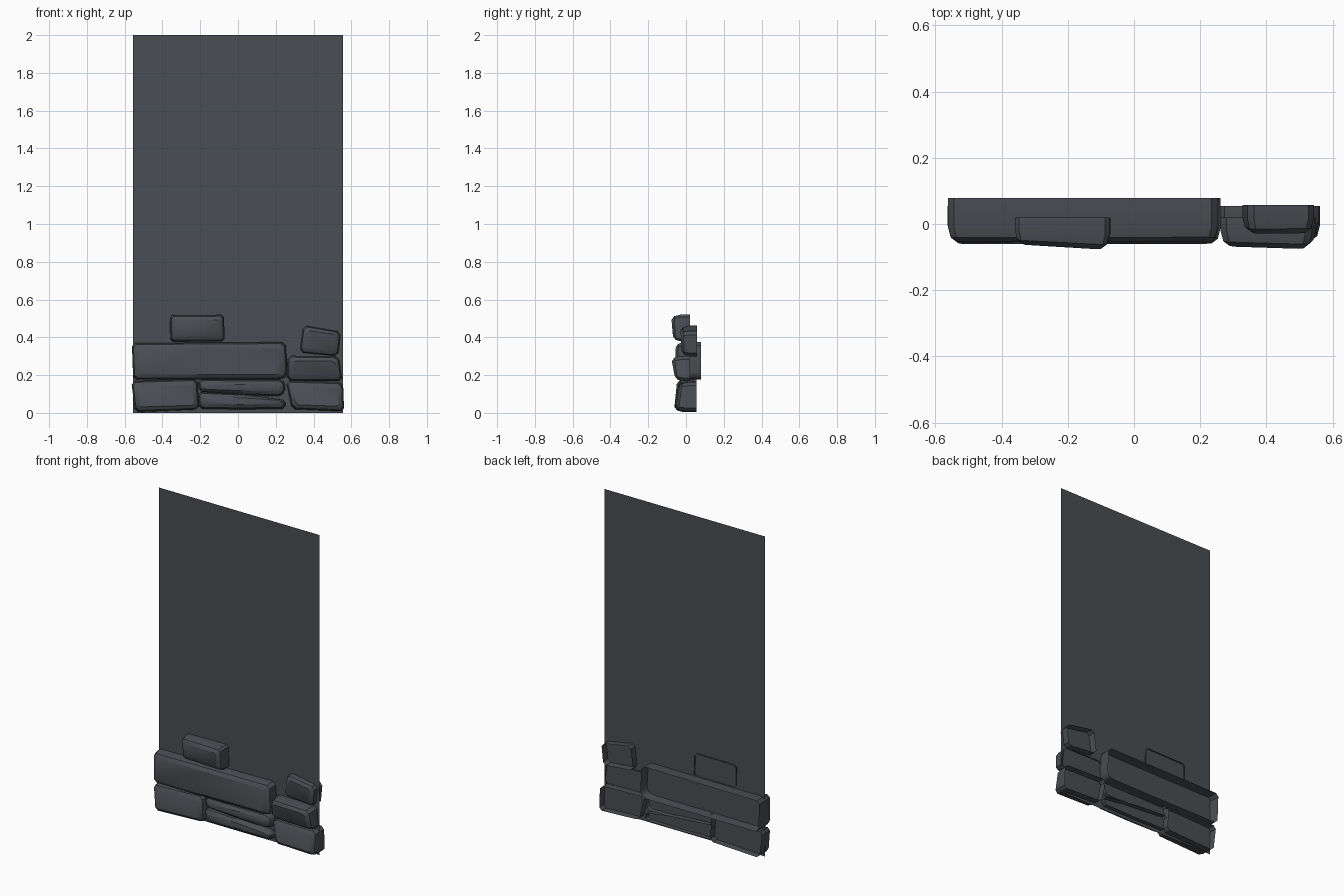
import bpy, bmesh
from mathutils import Vector

if "Cube" in bpy.data.objects:
    bpy.data.objects.remove(bpy.data.objects["Cube"])

slate = bpy.data.materials.new("slate_grey")
slate.diffuse_color = (0.068, 0.075, 0.085, 1)
slate.use_nodes = True
slate.node_tree.nodes["Principled BSDF"].inputs["Base Color"].default_value = slate.diffuse_color


def finish(name, bm, smooth=None):
    me = bpy.data.meshes.new(name)
    bm.to_mesh(me)
    bm.free()
    ob = bpy.data.objects.new(name, me)
    bpy.context.collection.objects.link(ob)
    me.materials.append(slate)
    if smooth:
        bpy.context.view_layer.objects.active = ob
        ob.select_set(True)
        bpy.ops.object.shade_smooth_by_angle(angle=smooth)
        ob.select_set(False)
    return ob


def chamfer(points, c):
    """Cut each corner of an x-z outline."""
    out = []
    n = len(points)
    for i, p in enumerate(points):
        p = Vector(p)
        for q in (points[i - 1], points[(i + 1) % n]):
            d = Vector(q) - p
            out.append(p + d.normalized() * min(c, d.length * 0.4))
    return out


def stone(name, outline, front, back, tilt_x=0.0, tilt_z=0.0, c=0.018):
    """Open-backed block: outline is clockwise seen from the front,
    the face is eased in three steps and tilted across x and z."""
    pts = chamfer(outline, c)
    xs, zs = [p.x for p in pts], [p.y for p in pts]
    cx, cz = (min(xs) + max(xs)) / 2, (min(zs) + max(zs)) / 2
    hx, hz = (max(xs) - min(xs)) / 2, (max(zs) - min(zs)) / 2
    bm = bmesh.new()
    rings = []
    for inset, rise in ((0, None), (0, 0.045), (0.008, 0.014), (0.027, 0)):
        ring = []
        for p in pts:
            u, v = (p.x - cx) / hx, (p.y - cz) / hz
            y = back if rise is None else front + rise + tilt_x * u + tilt_z * v
            kx, kz = 1 - inset / hx, 1 - min(inset / hz, 0.6)
            ring.append(bm.verts.new((cx + u * hx * kx, y, cz + v * hz * kz)))
        rings.append(ring)
    n = len(pts)
    for a, b in zip(rings, rings[1:]):
        for i in range(n):
            j = (i + 1) % n
            bm.faces.new((a[i], a[j], b[j], b[i]))
    bm.faces.new(rings[-1])
    bmesh.ops.recalc_face_normals(bm, faces=bm.faces)
    # outward normals: the front face must look towards -y
    bm.faces.ensure_lookup_table()
    if bm.faces[-1].normal.y > 0:
        bmesh.ops.reverse_faces(bm, faces=bm.faces)
    return finish(name, bm, 0.6)


# flat wall panel
bm = bmesh.new()
bm.faces.new([bm.verts.new((x, 0.012, z)) for x, z in
              ((-0.555, 0), (0.555, 0), (0.555, 2), (-0.555, 2))])
finish("wall_panel", bm)

# bottom course
stone("bottom_left_stone",
      [(-0.565, 0.168), (-0.215, 0.18), (-0.205, 0.018), (-0.545, 0.004)],
      -0.055, 0.055, 0.0, 0.006)
stone("thin_lower_stone",
      [(-0.212, 0.112), (0.02, 0.1), (0.252, 0.068), (0.25, 0.022),
       (0.02, 0.018), (-0.205, 0.022)], -0.045, 0.04, c=0.015)
stone("thin_upper_stone",
      [(-0.21, 0.18), (0.02, 0.176), (0.235, 0.178), (0.255, 0.14),
       (0.235, 0.088), (0.02, 0.094), (-0.205, 0.112)], -0.042, 0.04, c=0.015)
stone("bottom_right_stone",
      [(0.255, 0.17), (0.556, 0.162), (0.562, 0.008), (0.285, 0.02)],
      -0.047, 0.055, 0.004, 0.01)

# second course
stone("long_slab",
      [(-0.562, 0.37), (-0.15, 0.372), (0.252, 0.375), (0.262, 0.2),
       (0.235, 0.178), (-0.15, 0.176), (-0.555, 0.176)],
      -0.057, 0.079, 0.0, 0.003)
stone("middle_right_stone",
      [(0.262, 0.303), (0.535, 0.3), (0.552, 0.168), (0.26, 0.17)],
      -0.064, 0.02, -0.004, -0.008)

# loose upper stones
stone("upper_left_stone",
      [(-0.36, 0.517), (-0.075, 0.52), (-0.07, 0.378), (-0.358, 0.378)],
      -0.066, 0.02, -0.007, -0.004, c=0.012)
stone("upper_right_stone",
      [(0.345, 0.465), (0.545, 0.43), (0.532, 0.298), (0.325, 0.318)],
      -0.026, 0.057, 0.0, -0.003)
